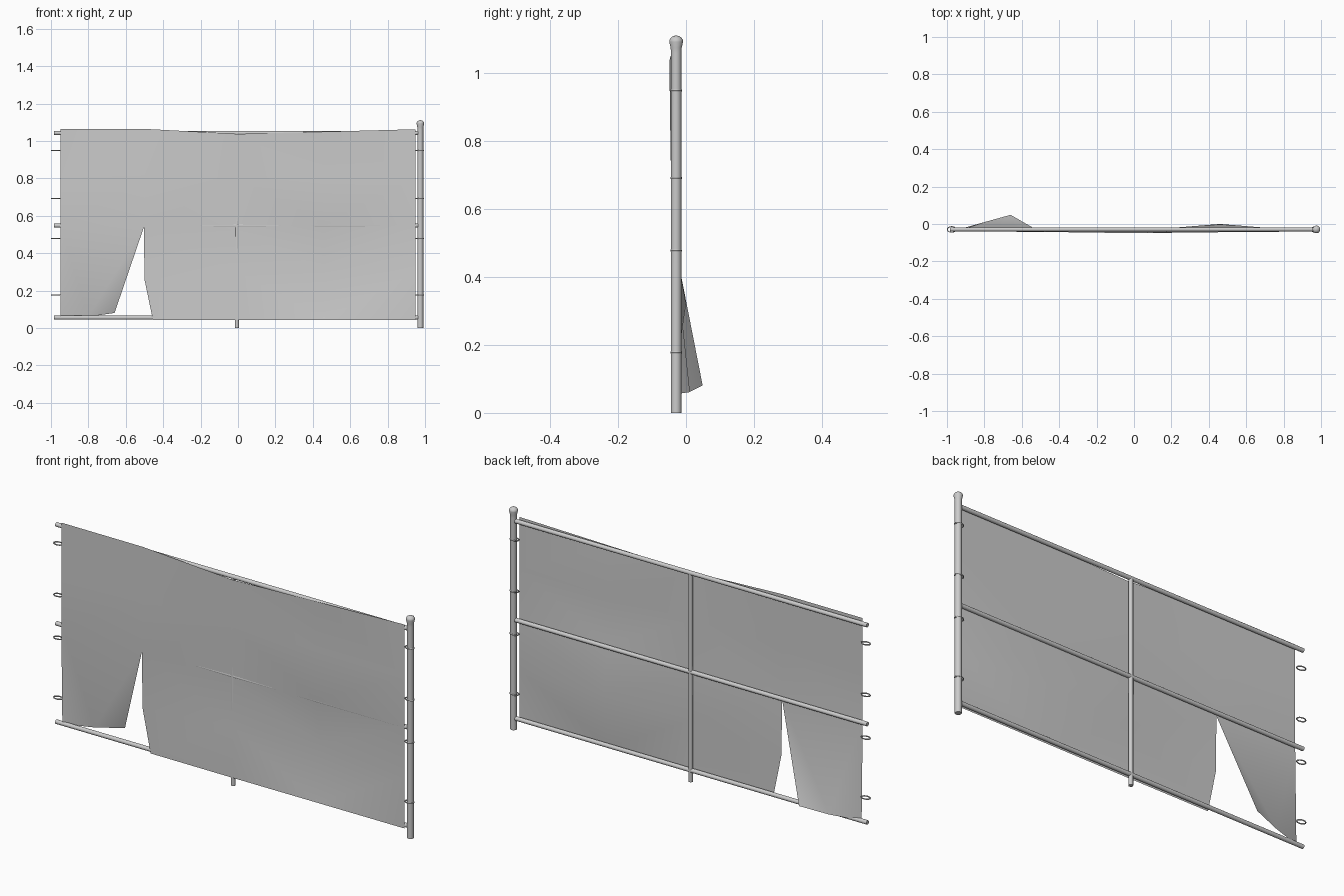
import bpy, bmesh, math
from mathutils import Vector

if "Cube" in bpy.data.objects:
    bpy.data.objects.remove(bpy.data.objects["Cube"])

Y = -0.029  # depth of the frame


def smooth(ob):
    bpy.ops.object.select_all(action='DESELECT')
    ob.select_set(True)
    bpy.context.view_layer.objects.active = ob
    bpy.ops.object.shade_smooth_by_angle(angle=math.radians(40))


def bar(name, a, b, r, sides=14):
    a, b = Vector(a), Vector(b)
    bpy.ops.mesh.primitive_cylinder_add(vertices=sides, radius=r, depth=(b - a).length,
                                        location=(a + b) / 2)
    ob = bpy.context.object
    ob.rotation_euler = (b - a).to_track_quat('Z', 'Y').to_euler()
    ob.name = name
    smooth(ob)


def make_mesh(name, verts, faces):
    me = bpy.data.meshes.new(name)
    me.from_pydata(verts, [], faces)
    ob = bpy.data.objects.new(name, me)
    bpy.context.collection.objects.link(ob)
    return ob


# main post with flared, domed cap (lathe profile)
profile = [(0.0155, 0), (0.0155, 1.06), (0.0165, 1.075), (0.0205, 1.093),
           (0.0205, 1.098), (0.0165, 1.105), (0.009, 1.110), (0.0005, 1.112)]
n = 18
pv = [(0.975 + r * math.cos(2 * math.pi * i / n), Y + r * math.sin(2 * math.pi * i / n), z)
      for r, z in profile for i in range(n)]
pf = [(k * n + i, k * n + (i + 1) % n, (k + 1) * n + (i + 1) % n, (k + 1) * n + i)
      for k in range(len(profile) - 1) for i in range(n)]
pf += [tuple(range(n - 1, -1, -1)), tuple(range(len(pv) - n, len(pv)))]
smooth(make_mesh("end_post", pv, pf))

# rails and middle post
for label, z in (("bottom", 0.056), ("middle", 0.548), ("top", 1.043)):
    bar(label + "_rail", (-0.985, Y, z), (0.97, Y, z), 0.0105)
bar("middle_post", (-0.006, Y, 0), (-0.006, Y, 1.04), 0.0108)

# tie rings on both edges
for side, x in (("left", -0.975), ("right", 0.970)):
    for i, z in enumerate((0.95, 0.692, 0.478, 0.178)):
        bpy.ops.mesh.primitive_torus_add(major_radius=0.0225, minor_radius=0.003,
                                         major_segments=20, minor_segments=6,
                                         location=(x, Y, z))
        ring = bpy.context.object
        ring.name = f"{side}_tie_ring_{i + 1}"
        ring.scale = (1, 0.68, 1.1)
        smooth(ring)

# torn tarp: columns left to right, each listed bottom to top
columns = [
    [(-0.455, -0.041, 0.043), (-0.50, -0.041, 0.26), (-0.503, -0.041, 0.54),
     (-0.50, -0.042, 0.80), (-0.50, -0.041, 1.065)],
    [(0, -0.042, 0.043), (0, -0.041, 0.30), (0, -0.037, 0.52),
     (0, -0.046, 0.80), (0, -0.049, 1.038)],
    [(0.46, -0.041, 0.043), (0.46, 0.0, 0.32), (0.46, -0.041, 0.56),
     (0.46, -0.034, 0.80), (0.46, -0.044, 1.05)],
    [(0.95, -0.040, 0.043), (0.95, -0.040, 0.30), (0.95, -0.040, 0.55),
     (0.95, -0.040, 0.80), (0.95, -0.040, 1.063)],
]
verts = [p for col in columns for p in col]
faces = [(c * 5 + r, c * 5 + 5 + r, c * 5 + 6 + r, c * 5 + 1 + r)
         for c in range(3) for r in range(4)]
# left strip and the flap folded back at the tear
s = len(verts)
verts += [(-0.95, -0.032, 0.055), (-0.95, -0.040, 0.55), (-0.95, -0.040, 0.80),
          (-0.95, -0.040, 1.065), (-0.80, 0.010, 0.061), (-0.66, 0.049, 0.081)]
faces += [(s + 2, 3, 4, s + 3), (s + 1, 2, 3, s + 2),
          (s, s + 4, s + 1), (s + 4, 2, s + 1), (s + 4, s + 5, 2)]
tarp = make_mesh("torn_tarp", verts, faces)
bm = bmesh.new()
bm.from_mesh(tarp.data)
bmesh.ops.triangulate(bm, faces=bm.faces[:])
bm.to_mesh(tarp.data)
bm.free()
smooth(tarp)
